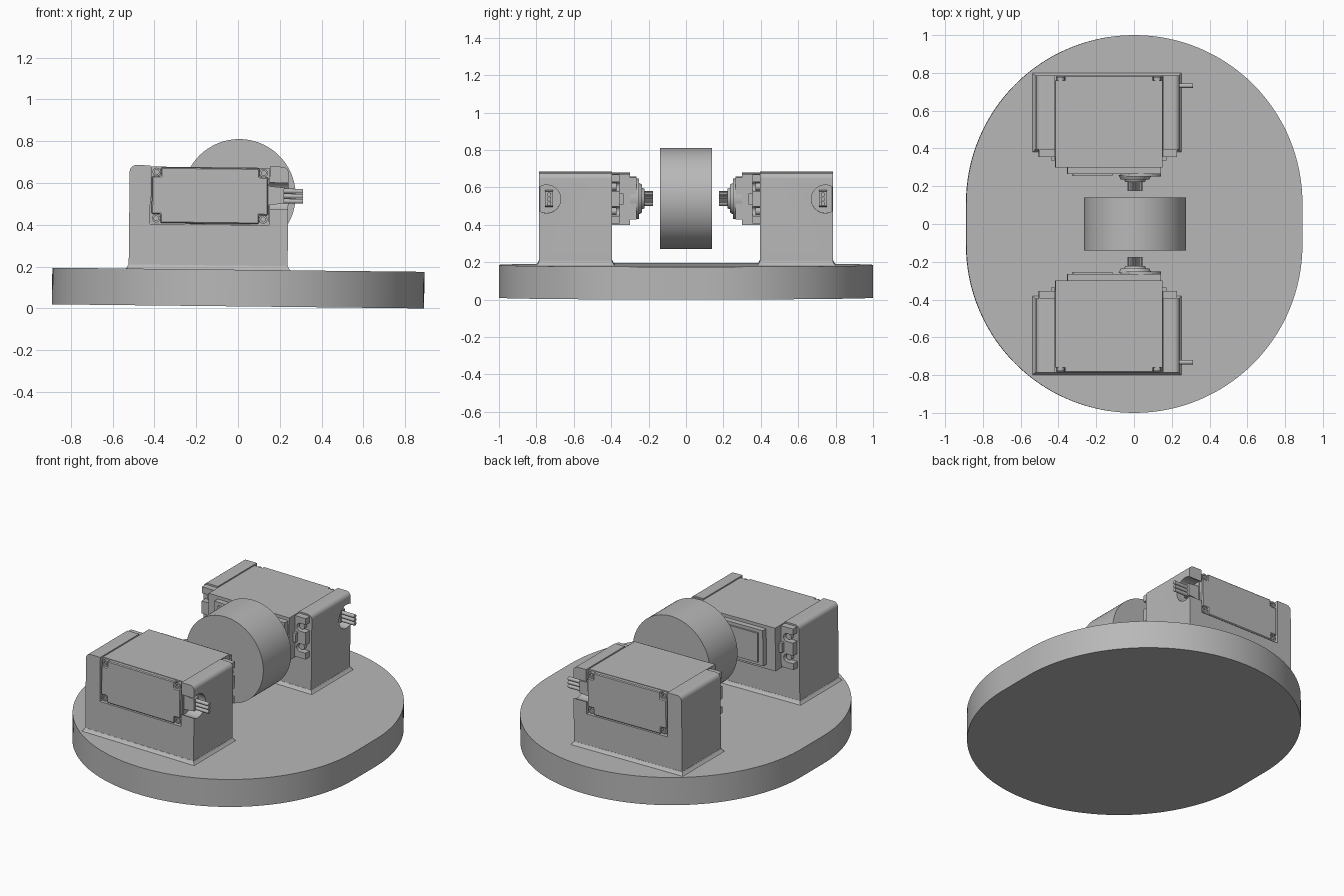
import bpy, bmesh, math
from mathutils import Matrix, Vector

cube = bpy.data.objects.get("Cube")
if cube:
    bpy.data.objects.remove(cube)

grey = bpy.data.materials.new("plain grey")
grey.use_nodes = True
COLOUR = (0.48, 0.48, 0.48, 1)
grey.diffuse_color = COLOUR
grey.node_tree.nodes["Principled BSDF"].inputs["Base Color"].default_value = COLOUR

# The whole assembly leans very slightly to its left side
LEAN = Matrix.Translation((0, 0, 0.01)) @ Matrix.Rotation(0.011, 4, 'Y')
AXIS_Z = 0.53
parts = []


def add(name, bm, mirror=True):
    bmesh.ops.recalc_face_normals(bm, faces=bm.faces)
    mesh = bpy.data.meshes.new(name)
    bm.to_mesh(mesh)
    bm.free()
    mesh.materials.append(grey)
    ob = bpy.data.objects.new(name, mesh)
    bpy.context.collection.objects.link(ob)
    ob.matrix_world = LEAN
    if mirror:
        ob.modifiers.new("Mirror", 'MIRROR').use_axis = (False, True, False)
        ob.modifiers["Mirror"].use_mirror_merge = False
    parts.append(ob)
    return ob


def arc(cx, cy, r, start, end, n=8):
    angles = [math.radians(start + (end - start) * i / n) for i in range(n + 1)]
    return [(cx + r * math.cos(a), cy + r * math.sin(a)) for a in angles]


def prism(bm, pts, a, b, axis='Y'):
    """Extrude a profile: (x, z) along y, or (x, y) along z."""
    put = (lambda p: (p[0], a, p[1])) if axis == 'Y' else (lambda p: (p[0], p[1], a))
    face = bm.faces.new([bm.verts.new(put(p)) for p in pts])
    out = bmesh.ops.extrude_face_region(bm, geom=[face])
    move = Vector((0, b - a, 0)) if axis == 'Y' else Vector((0, 0, b - a))
    bmesh.ops.translate(bm, vec=move, verts=[v for v in out["geom"] if isinstance(v, bmesh.types.BMVert)])


def box(bm, x, y, z):
    prism(bm, [(x[0], z[0]), (x[1], z[0]), (x[1], z[1]), (x[0], z[1])], y[0], y[1])


def rod(bm, a, b, r1, r2=None, n=32):
    """Round bar or cone between two points."""
    a, b = Vector(a), Vector(b)
    turn = (b - a).to_track_quat('Z', 'Y').to_matrix().to_4x4()
    bmesh.ops.create_cone(bm, cap_ends=True, segments=n, radius1=r1, radius2=r1 if r2 is None else r2,
                          depth=(b - a).length, matrix=Matrix.Translation((a + b) / 2) @ turn)


# Oval base with rounded ends
bm = bmesh.new()
prism(bm, arc(0, 0.11, 0.89, 0, 180, 64) + arc(0, -0.11, 0.89, 180, 360, 64), 0, 0.175, 'Z')
add("base", bm, False)

# Central drum
bm = bmesh.new()
rod(bm, (0, -0.14, AXIS_Z), (0, 0.14, AXIS_Z), 0.27, n=96)
add("drum", bm, False)

# U-shaped bracket with rounded shoulders
L, R, TOP = -0.525, 0.235, 0.67
INL, INR, SEAT = -0.425, 0.145, 0.39
bm = bmesh.new()
prism(bm, [(L, 0.17), (R, 0.17)] + arc(R - 0.03, TOP - 0.03, 0.03, 0, 90)
      + [(INR, TOP), (INR, SEAT), (INL, SEAT), (INL, TOP)]
      + arc(L + 0.03, TOP - 0.03, 0.03, 90, 180), -0.785, -0.395)
bracket = add("bracket", bm)

# Cable opening in the bracket
bm = bmesh.new()
rod(bm, (0.12, -0.745, AXIS_Z), (0.3, -0.745, AXIS_Z), 0.075, n=40)
cutter = add("cable_cutter", bm, False)
cutter.hide_render = True
parts.remove(cutter)
cut = bracket.modifiers.new("Cable opening", 'BOOLEAN')
cut.operation, cut.object, cut.solver = 'DIFFERENCE', cutter, 'EXACT'
bracket.modifiers.move(1, 0)

# Flared foot where the bracket meets the base
bm = bmesh.new()
rings = []
for z, grow in ((0.172, 0.018), (0.18, 0.009), (0.195, 0.001)):
    x0, x1, y0, y1 = L - grow, R + grow, -0.785 - grow, -0.395 + grow
    rings.append([bm.verts.new(p + (z,)) for p in ((x0, y0), (x1, y0), (x1, y1), (x0, y1))])
for low, high in zip(rings, rings[1:]):
    for i in range(4):
        j = (i + 1) % 4
        bm.faces.new((low[i], low[j], high[j], high[i]))
bm.faces.new(rings[0])
bm.faces.new(rings[-1])
add("bracket_foot", bm)

# Motor case and stepped gearbox front
bm = bmesh.new()
box(bm, (-0.423, 0.143), (-0.76, -0.30), (0.391, 0.664))
add("motor_case", bm)
bm = bmesh.new()
box(bm, (-0.36, 0.135), (-0.31, -0.265), (0.42, 0.645))
box(bm, (-0.33, -0.12), (-0.27, -0.255), (0.44, 0.625))
add("gearbox_front", bm)

# Rear cover with notched corners
cx, cz, hw, hh, n = (INL + INR) / 2, 0.528, 0.278, 0.133, 0.042
bm = bmesh.new()
prism(bm, [(cx - hw + n, cz - hh), (cx + hw - n, cz - hh), (cx + hw - n, cz - hh + n), (cx + hw, cz - hh + n),
           (cx + hw, cz + hh - n), (cx + hw - n, cz + hh - n), (cx + hw - n, cz + hh), (cx - hw + n, cz + hh),
           (cx - hw + n, cz + hh - n), (cx - hw, cz + hh - n), (cx - hw, cz - hh + n), (cx - hw + n, cz - hh + n)],
      -0.785, -0.755)
cover = add("motor_cover", bm)
bevel = cover.modifiers.new("Soft edge", 'BEVEL')
bevel.width, bevel.segments = 0.005, 1
cover.modifiers.move(1, 0)

# Cover screws: ring head with a sunken socket
bm = bmesh.new()
for sx in (-1, 1):
    for sz in (-1, 1):
        x, z = cx + sx * (hw - 0.022), cz + sz * (hh - 0.022)
        levels = [(0.02, -0.755), (0.02, -0.778), (0.011, -0.778), (0.011, -0.768)]
        loops = [[bm.verts.new((px, y, pz)) for px, pz in arc(x, z, r, 0, 345, 23)] for r, y in levels]
        for a, b in zip(loops, loops[1:]):
            for i in range(24):
                j = (i + 1) % 24
                bm.faces.new((a[i], a[j], b[j], b[i]))
        bm.faces.new(loops[0])
        bm.faces.new(loops[-1])
add("cover_screws", bm)

# Mounting ears with two open slots each, and their screws
ears, screws = bmesh.new(), bmesh.new()
SLOTS = (0.465, 0.595)
for inner, outer in ((INL, L + 0.015), (INR, R - 0.015)):
    d = 1 if outer > inner else -1
    mid = (inner + outer) / 2
    pts = [(inner, 0.40), (outer, 0.40)]
    for z in SLOTS:
        notch = [(mid - d * 0.025 * math.cos(a), z + 0.025 * math.sin(a))
                 for a in [math.radians(-90 + 180 * i / 10) for i in range(11)]]
        pts += [(outer, z - 0.025)] + notch + [(outer, z + 0.025)]
        rod(screws, (mid, -0.40, z), (mid, -0.372, z), 0.019, n=20)
    prism(ears, pts + [(outer, 0.66), (inner, 0.66)], -0.398, -0.355)
    # Rib joining the ear to the case
    box(ears, sorted((inner, inner + d * 0.02)), (-0.36, -0.335), (0.50, 0.56))
add("mounting_ears", ears)
add("ear_screws", screws)

# Output boss
bm = bmesh.new()
rod(bm, (0.03, -0.30, AXIS_Z), (0.03, -0.252, AXIS_Z), 0.108, n=48)
rod(bm, (0, -0.26, AXIS_Z), (0, -0.235, AXIS_Z), 0.088, 0.075, n=48)
rod(bm, (0, -0.236, AXIS_Z), (0, -0.222, AXIS_Z), 0.058, 0.052, n=48)
add("output_boss", bm)

# Toothed output shaft
bm = bmesh.new()
TEETH = 20
pts = []
for i in range(TEETH * 4):
    r = 0.04 if i % 4 < 2 else 0.034
    a = math.tau * i / (TEETH * 4)
    pts.append((r * math.cos(a), AXIS_Z + r * math.sin(a)))
prism(bm, pts, -0.225, -0.176)
add("output_shaft", bm)

# Cable grommet and three wires
bm = bmesh.new()
box(bm, (0.14, 0.215), (-0.755, -0.71), (0.487, 0.577))
for v in bm.verts:
    if v.co.x > 0.2:
        v.co.z = AXIS_Z + (v.co.z - AXIS_Z) * 0.85
add("cable_grommet", bm)
bm = bmesh.new()
for i in (-1, 0, 1):
    z = AXIS_Z + i * 0.024
    rod(bm, (0.2, -0.732, z), (0.305, -0.732, z), 0.0115, n=16)
add("cable_wires", bm)

# Apply modifiers and shade
bpy.context.view_layer.update()
bpy.ops.object.select_all(action='DESELECT')
for ob in parts:
    ob.select_set(True)
bpy.context.view_layer.objects.active = parts[0]
bpy.ops.object.convert(target='MESH')
bpy.ops.object.shade_smooth_by_angle(angle=math.radians(30))
bpy.data.objects.remove(cutter)
